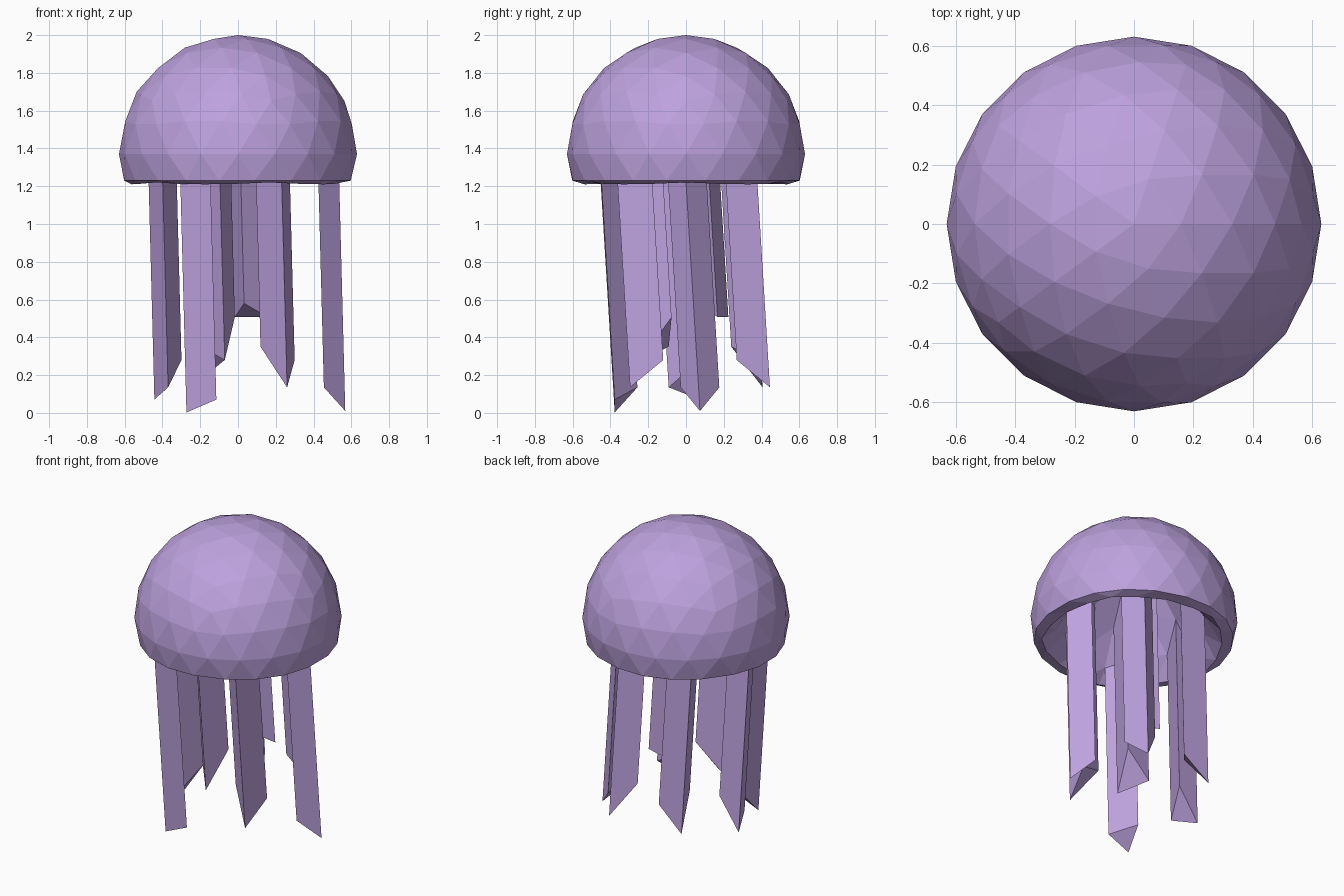
import bpy, bmesh
from mathutils import Vector

if "Cube" in bpy.data.objects:
    bpy.data.objects.remove(bpy.data.objects["Cube"])

R, CZ = 0.63, 1.37                       # bell radius and centre height
DROP = Vector((0.032, 0.074, -1.21))     # shared tentacle direction and length
# Underside profile: (radius, height), from the centre out to the rim
CEILING = [(0, 1.79), (.172, 1.71), (.282, 1.56), (.331, 1.49), (.435, 1.345),
           (.465, 1.29), (.536, 1.22), (.545, 1.212), (.565, 1.21), (.59, 1.23), (1, 1.23)]
# Plan positions of the underside faces that carry tentacles
ROOTS = [(.462, 0), (-.25, -.402), (.191, .28), (.029, .088),
         (.191, -.28), (-.207, .268), (-.398, -.059), (-.128, -.215)]

mat = bpy.data.materials.new("purple")
mat.diffuse_color = (0.51, 0.36, 0.73, 1)
mat.use_nodes = True
mat.node_tree.nodes["Principled BSDF"].inputs["Base Color"].default_value = mat.diffuse_color


def ceiling(r):
    for (r0, z0), (r1, z1) in zip(CEILING, CEILING[1:]):
        if r <= r1:
            return z0 + (z1 - z0) * (r - r0) / (r1 - r0)
    return CEILING[-1][1]


def finish(bm, name):
    bmesh.ops.recalc_face_normals(bm, faces=bm.faces)
    me = bpy.data.meshes.new(name)
    bm.to_mesh(me)
    bm.free()
    me.materials.append(mat)
    ob = bpy.data.objects.new(name, me)
    bpy.context.collection.objects.link(ob)


def tentacle(tri, name):
    bm = bmesh.new()
    top = [bm.verts.new(p) for p in tri]
    low = [bm.verts.new(p + DROP) for p in tri]
    for i in range(3):
        j = (i + 1) % 3
        bm.faces.new((top[i], top[j], low[j], low[i]))
    bm.faces.new(low)
    bm.faces.new(top[::-1])
    finish(bm, name)


# Bell: faceted sphere whose lower half is pushed up into a hollow
bell = bmesh.new()
bmesh.ops.create_icosphere(bell, subdivisions=3, radius=R)
under = [f for f in bell.faces if f.calc_center_median().z < -0.15]
for v in bell.verts:
    v.co.z = ceiling(v.co.xy.length) if v.co.z < -0.08 else v.co.z + CZ

# Tentacles: triangular prisms dropped from underside faces
for n, root in enumerate(ROOTS, 1):
    face = min(under, key=lambda f: (f.calc_center_median().xy - Vector(root)).length)
    tentacle([v.co.copy() for v in face.verts], f"tentacle_{n}")

finish(bell, "bell")
